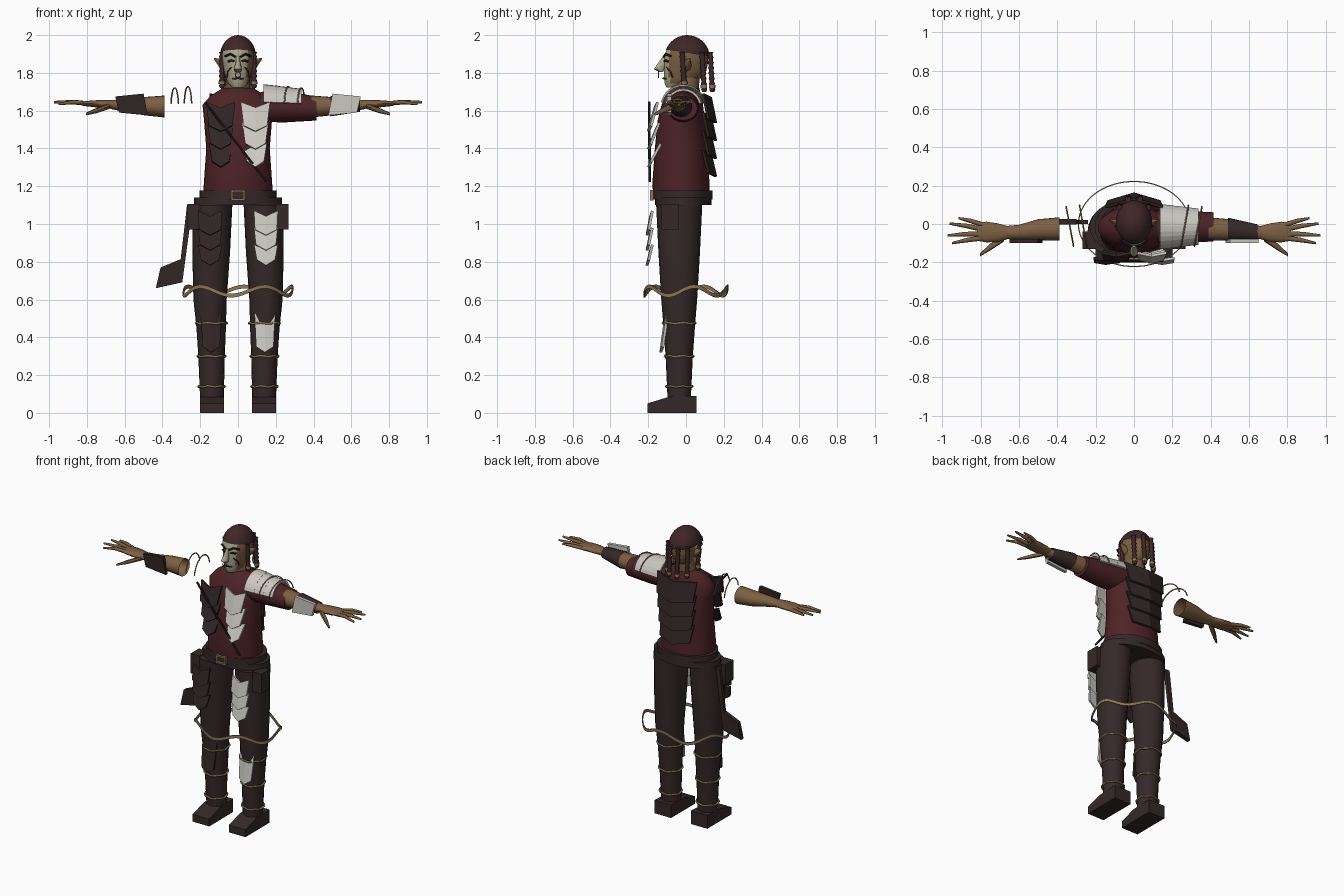
import bpy, bmesh
from math import sin, cos, pi, radians
from mathutils import Vector

if "Cube" in bpy.data.objects:
    bpy.data.objects.remove(bpy.data.objects["Cube"])


def material(name, *rgb):
    m = bpy.data.materials.new(name)
    m.use_nodes = True
    m.diffuse_color = (*rgb, 1)
    m.node_tree.nodes["Principled BSDF"].inputs["Base Color"].default_value = (*rgb, 1)
    return m


MAROON = material("maroon cloth", 0.075, 0.017, 0.02)
DARK = material("dark leather", 0.036, 0.022, 0.021)
PLATE = material("brown plate", 0.03, 0.019, 0.018)
BONE = material("bone white", 0.6, 0.58, 0.53)
SKIN = material("brown skin", 0.2, 0.115, 0.055)
PAINT = material("pale face paint", 0.4, 0.38, 0.25)
HAIR = material("dark red hair", 0.05, 0.02, 0.02)
CORD = material("tan cord", 0.27, 0.19, 0.095)
BLACK = material("black", 0.008, 0.007, 0.007)


def finish(name, bm, mat, smooth=False, thick=0):
    bmesh.ops.recalc_face_normals(bm, faces=bm.faces)
    me = bpy.data.meshes.new(name)
    bm.to_mesh(me)
    bm.free()
    me.materials.append(mat)
    ob = bpy.data.objects.new(name, me)
    bpy.context.collection.objects.link(ob)
    if thick:
        mod = ob.modifiers.new("thickness", "SOLIDIFY")
        mod.thickness, mod.offset = thick, 0
    if smooth:
        bpy.context.view_layer.objects.active = ob
        ob.select_set(True)
        bpy.ops.object.shade_smooth_by_angle(angle=radians(50))
        ob.select_set(False)
    return ob


def loft(name, sections, mat, axis="z", seg=20, caps=True, smooth=True):
    """Ellipse sections (x, y, z, a, b) joined along an axis."""
    bm = bmesh.new()
    rings = []
    for x, y, z, a, b in sections:
        ring = []
        for i in range(seg):
            c, s = a * cos(2 * pi * i / seg), b * sin(2 * pi * i / seg)
            ring.append(bm.verts.new((x + c, y + s, z) if axis == "z" else (x, y + c, z + s)))
        rings.append(ring)
    for r, q in zip(rings, rings[1:]):
        for i in range(seg):
            j = (i + 1) % seg
            bm.faces.new((r[i], r[j], q[j], q[i]))
    if caps:
        bm.faces.new(rings[0])
        bm.faces.new(rings[-1])
    return finish(name, bm, mat, smooth)


def prism(name, pts, lo, hi, mat, axis="y"):
    """Flat outline pushed from lo to hi along x or y."""
    bm = bmesh.new()
    rows = [[bm.verts.new((u, d, v) if axis == "y" else (d, u, v)) for u, v in pts] for d in (lo, hi)]
    for r in rows:
        bm.faces.new(r)
    for i in range(len(pts)):
        j = (i + 1) % len(pts)
        bm.faces.new((rows[0][i], rows[0][j], rows[1][j], rows[1][i]))
    return finish(name, bm, mat)


def box(name, x0, x1, y0, y1, z0, z1, mat):
    return prism(name, [(x0, z0), (x1, z0), (x1, z1), (x0, z1)], y0, y1, mat)


def scale(name, cx, top, bot, wt, wb, yt, yb, mat, ridge=-0.015, vee=0.03):
    """Ridged armour scale with a notched top and pointed bottom."""
    bm = bmesh.new()
    rows = []
    for z, w, y in ((top, wt, yt), (bot + vee, wb, yb)):
        rows.append([bm.verts.new(p) for p in
                     ((cx - w, y, z), (cx, y + ridge, z - vee), (cx + w, y, z))])
    for i in (0, 1):
        bm.faces.new((rows[0][i], rows[0][i + 1], rows[1][i + 1], rows[1][i]))
    return finish(name, bm, mat, thick=0.014)


def cord(name, pts, radius, mat, closed=False):
    """Round cord along a path."""
    cu = bpy.data.curves.new(name, "CURVE")
    cu.dimensions, cu.bevel_depth, cu.bevel_resolution = "3D", radius, 1
    sp = cu.splines.new("POLY")
    sp.points.add(len(pts) - 1)
    for p, co in zip(sp.points, pts):
        p.co = (*co, 1)
    sp.use_cyclic_u, cu.use_fill_caps = closed, True
    cu.materials.append(mat)
    ob = bpy.data.objects.new(name, cu)
    bpy.context.collection.objects.link(ob)
    return ob


def circle(n, f):
    return [f(2 * pi * i / n) for i in range(n)]


# Torso and belt
loft("tunic", [(0, -.02, 1.1, .18, .14), (0, -.027, 1.2, .182, .152), (0, -.025, 1.4, .168, .14),
               (0, -.025, 1.55, .18, .125), (0, -.02, 1.63, .188, .11), (0, -.01, 1.68, .145, .09),
               (0, 0, 1.72, .08, .07)], MAROON, seg=28)
loft("belt", [(0, -.017, 1.13, .205, .157), (0, -.017, 1.178, .205, .157)], DARK, seg=28)
loft("hip_strap", [(0, -.015, 1.1, .232, .15), (0, -.015, 1.14, .232, .15)], DARK, seg=28)
for z in (1.125, 1.17):
    box("buckle_bar", -.037, .037, -.19, -.172, z, z + .01, CORD)
for x in (-.037, .027):
    box("buckle_side", x, x + .01, -.19, -.172, 1.125, 1.18, CORD)
cord("chest_strap", [(-.175, -.195, 1.645), (.15, -.192, 1.225)], .007, BLACK)

# Legs, feet, bindings and paired armour
LEG = [(1.1, .135, .105, .122), (.85, .142, .1, .11), (.6, .148, .088, .095),
       (.45, .142, .078, .083), (.3, .14, .07, .072), (.08, .138, .063, .062)]
for s, side, armour in ((1, "left", BONE), (-1, "right", PLATE)):
    loft(side + "_leg", [(s * x, -.036, z, a, b) for z, x, a, b in LEG], DARK)
    prism(side + "_boot", [(.055, 0), (.055, .09), (-.09, .085), (-.205, .05), (-.205, 0)],
          s * .075, s * .2, DARK, "x")
    for z, a, b in ((.475, .082, .087), (.3, .074, .076), (.14, .07, .07)):
        cord(side + "_leg_binding", circle(24, lambda t: (s * .14 + a * cos(t), -.036 + b * sin(t),
             z + .003 * sin(6 * t))), .006, CORD, True)
    box(side + "_pouch", min(s * .2, s * .268), max(s * .2, s * .268), -.13, -.04, .97, 1.105, DARK)
    for i in range(3):
        w = .077 - .008 * i
        scale(side + "_chest_scale", s * .092, 1.645 - i * .11, 1.49 - i * .095, w, w - .015,
              -.15 + .008 * i, -.185, armour)
    for i in range(3):
        scale(side + "_thigh_scale", s * .148, 1.07 - i * .09, .94 - i * .08, .063, .058 - .005 * i,
              -.178, -.197, armour, -.01)
    scale(side + "_shin_guard", s * .142, .525, .32, .053, .045, -.098, -.122, armour, -.012)

# Wavy cord loop around the thighs, as a ribbon
bm = bmesh.new()
loops = [[bm.verts.new(p) for p in circle(72, lambda t: (
    .29 * cos(t), .222 * sin(t), .645 + .024 * sin(5 * t + .6) + h))] for h in (-.01, .01)]
for i in range(72):
    j = (i + 1) % 72
    bm.faces.new((loops[0][i], loops[0][j], loops[1][j], loops[1][i]))
finish("thigh_cord", bm, CORD, thick=.006)

# Back armour
for i in range(4):
    scale("back_scale", 0, 1.69 - i * .1, 1.535 - i * .095, .15 - .008 * i, .135 - .008 * i,
          .09, .118, PLATE, .04, .02)

# Hatchet at the right hip
prism("hatchet_handle", [(-.24, 1.1), (-.27, 1.1), (-.318, .69), (-.295, .69)], 0, .022, DARK)
prism("hatchet_blade", [(-.435, .66), (-.41, .77), (-.3, .815), (-.3, .69)], -.003, .025, PLATE)

# Arms and hands
HAND = [(.66, -.045, 1.632, .034, .024), (.71, -.045, 1.635, .048, .022),
        (.77, -.042, 1.637, .054, .018), (.82, -.04, 1.637, .047, .012)]
FINGERS = [(-.004, .915, .03, 1.645), (-.028, .962, .002, 1.648), (-.052, .975, -.06, 1.645),
           (-.073, .95, -.1, 1.635)]
for s, side in ((1, "left"), (-1, "right")):
    loft(side + "_forearm", [(s * .39, -.025, 1.622, .06, .058), (s * .5, -.03, 1.624, .055, .048),
         (s * .6, -.042, 1.628, .038, .034), (s * .67, -.045, 1.632, .034, .024)], SKIN, "x", caps=False)
    loft(side + "_palm", [(s * x, *r) for x, *r in HAND], SKIN, "x", 14)
    for y, tx, ty, tz in FINGERS:
        loft(side + "_finger", [(s * .79, y, 1.637, .014, .012),
             (s * (.79 + tx) / 2, (y + ty) / 2 + .003, 1.645, .012, .011),
             (s * tx, ty, tz, .006, .006)], SKIN, "x", 8)
    loft(side + "_thumb", [(s * .68, -.07, 1.625, .022, .016), (s * .75, -.12, 1.6, .018, .014),
         (s * .805, -.162, 1.582, .008, .007)], SKIN, "x", 8)
    prism(side + "_bracer_plate", [(s * .478, 1.575), (s * .5, 1.69), (s * .65, 1.675), (s * .63, 1.59)],
          -.1, -.078, BONE if s > 0 else PLATE)
    # Shoulder cords arch over both arms
    for x, r in ((.265, .113), (.335, .106)):
        cord(side + "_shoulder_cord", [(s * (x - .02 * cos(t)), -.012 - r * cos(t), 1.615 + r * sin(t))
             for t in [radians(12 + 12 * k) for k in range(14)]], .004, CORD)
loft("left_bracer", [(.49, -.028, 1.624, .061, .054), (.645, -.045, 1.63, .043, .036)], DARK, "x", caps=False)
loft("left_sleeve", [(.12, -.015, 1.62, .085, .08), (.25, -.015, 1.62, .085, .082),
                     (.415, -.015, 1.612, .076, .064)], MAROON, "x")

# Layered pauldron on the left shoulder
for k in range(3):
    bm = bmesh.new()
    grid = []
    for x, r in ((.135 + .065 * k, .119 - .008 * k), (.208 + .064 * k, .111 - .008 * k)):
        grid.append([bm.verts.new((x, -.014 - (r - .003) * cos(t), 1.615 + r * sin(t)))
                     for t in [radians(14 + 152 * i / 12) for i in range(13)]])
    for i in range(12):
        bm.faces.new((grid[0][i], grid[0][i + 1], grid[1][i + 1], grid[1][i]))
    finish("pauldron_band", bm, BONE, thick=.012)

# Head: one half of the face is painted
loft("neck", [(0, 0, 1.69, .07, .065), (0, .005, 1.8, .06, .07)], SKIN)
head = loft("head", [(0, -.075, 1.722, .03, .028), (0, -.045, 1.745, .053, .068),
                     (0, -.018, 1.775, .066, .098), (0, -.005, 1.81, .074, .112),
                     (0, 0, 1.85, .082, .116), (0, .002, 1.9, .088, .115),
                     (0, .004, 1.95, .074, .092), (0, .005, 1.985, .04, .05)], SKIN, seg=28)
head.data.materials.append(PAINT)
for p in head.data.polygons:
    if p.center.x < .045 and p.center.y < .02 and p.center.z < 1.93:
        p.material_index = 1
nose = loft("nose", [(0, -.132, 1.806, .016, .012), (0, -.142, 1.82, .022, .03),
                     (0, -.126, 1.85, .013, .024), (0, -.11, 1.89, .009, .012)], PAINT, seg=10)
cord("nose_ring", circle(12, lambda t: (.015 * cos(t), -.145, 1.79 + .015 * sin(t))), .003, CORD, True)
cord("mouth", [(-.03, -.105, 1.768), (0, -.122, 1.772), (.03, -.105, 1.768)], .005, HAIR)
for s, side in ((1, "left"), (-1, "right")):
    loft(side + "_ear", [(s * .075, .005, 1.84, .025, .03), (s * .1, .01, 1.853, .016, .022),
         (s * .127, .02, 1.876, .003, .004)], SKIN, "x", 8)
    cord(side + "_brow", [(s * .014, -.118, 1.885), (s * .04, -.109, 1.9), (s * .068, -.08, 1.888)], .006, BLACK)
    cord(side + "_eye", [(s * .02, -.113, 1.862), (s * .036, -.107, 1.866), (s * .052, -.094, 1.86)], .006, BLACK)
    cord(side + "_cheek_stripe", [(s * .035, -.103, 1.83), (s * .055, -.082, 1.805), (s * .058, -.07, 1.775)], .004, HAIR)

# Hair cap and beaded braids
bm = bmesh.new()
bmesh.ops.create_uvsphere(bm, u_segments=28, v_segments=16, radius=1)
for v in bm.verts:
    v.co = Vector((v.co.x * .097, .006 + v.co.y * .12, 1.88 + v.co.z * .12))
bmesh.ops.bisect_plane(bm, geom=bm.verts[:] + bm.edges[:] + bm.faces[:], plane_co=(0, 0, 1.907),
                       plane_no=(0, .15, 1), clear_inner=True)
finish("hair_cap", bm, HAIR, True)
for x, y, end in ((.085, -.02, 1.72), (.075, .085, 1.7), (.03, .128, 1.7)):
    for s in (1, -1):
        n = 15
        loft("braid", [(s * x, y + .012 * k / n, 1.91 + (end - 1.91) * k / n, *[.016 - .005 * (k % 2)] * 2)
                       for k in range(n + 1)], HAIR, seg=8)
        loft("braid_bead", [(s * x, y + .01, end + h, .017, .017) for h in (.02, .035)], CORD, seg=8)
